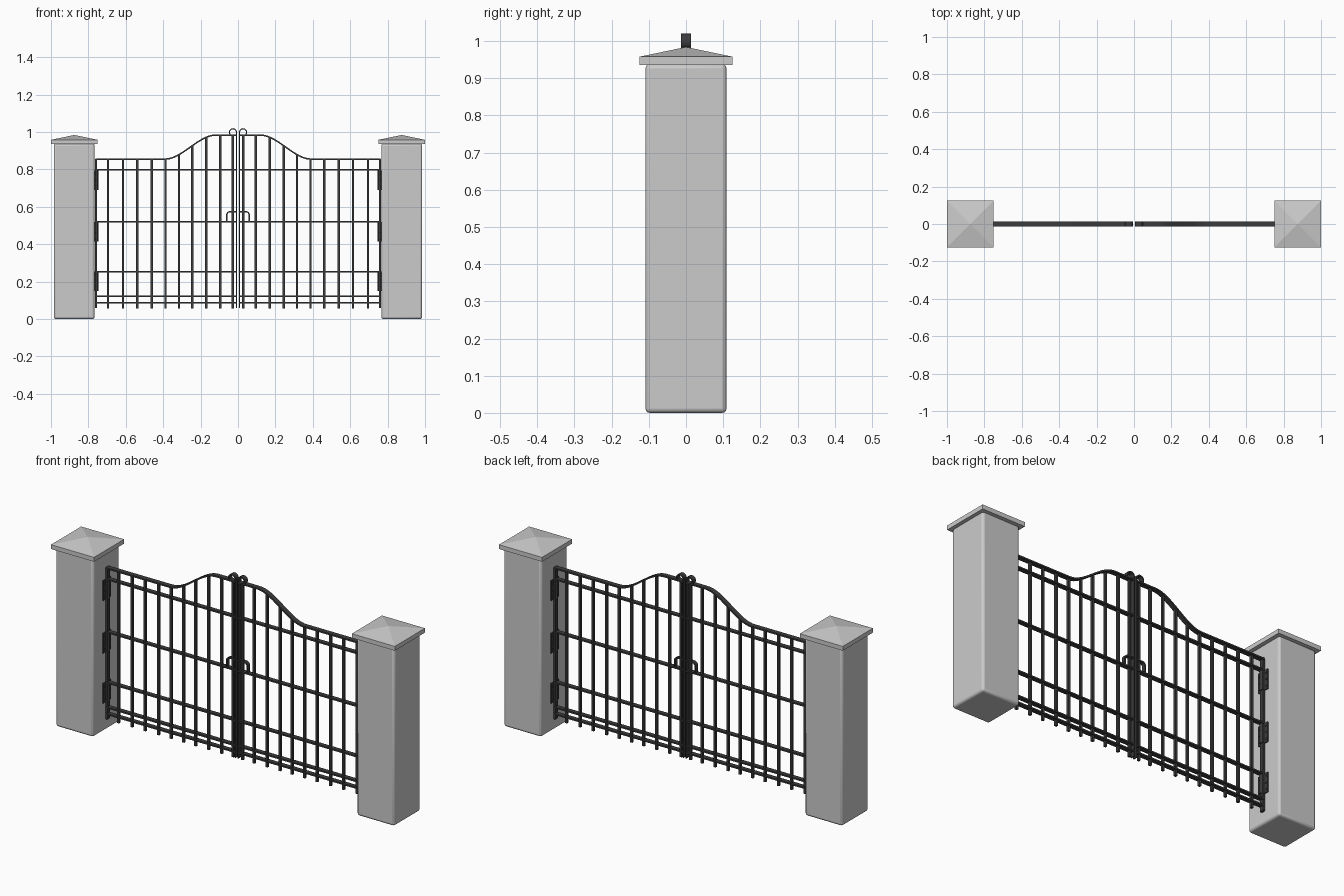
import bpy, bmesh
from math import cos, sin, pi
from mathutils import Vector, Matrix

if "Cube" in bpy.data.objects:
    bpy.data.objects.remove(bpy.data.objects["Cube"])

iron = bpy.data.materials.new("dark_iron")
iron.diffuse_color = (0.045, 0.045, 0.045, 1)
iron.use_nodes = True
iron.node_tree.nodes["Principled BSDF"].inputs["Base Color"].default_value = iron.diffuse_color


def finish(name, bm, mat=None, bevel=0.0, smooth=False):
    """Make an object from bm (right half) and mirror it to the left."""
    bmesh.ops.recalc_face_normals(bm, faces=bm.faces)
    me = bpy.data.meshes.new(name)
    bm.to_mesh(me)
    bm.free()
    ob = bpy.data.objects.new(name, me)
    bpy.context.collection.objects.link(ob)
    if mat:
        me.materials.append(mat)
    if bevel:
        b = ob.modifiers.new("bevel", 'BEVEL')
        b.width, b.segments = bevel, 3
    ob.modifiers.new("mirror", 'MIRROR')
    if smooth:
        bpy.context.view_layer.objects.active = ob
        ob.select_set(True)
        bpy.ops.object.shade_smooth_by_angle()
        ob.select_set(False)
    return ob


def box(bm, x0, x1, y0, y1, z0, z1):
    m = Matrix.Translation(((x0 + x1) / 2, (y0 + y1) / 2, (z0 + z1) / 2))
    m = m @ Matrix.Diagonal((x1 - x0, y1 - y0, z1 - z0, 1))
    bmesh.ops.create_cube(bm, size=1, matrix=m)


def cylinder(bm, center, r, depth, axis='Z', n=12):
    m = Matrix.Translation(center)
    if axis == 'X':
        m = m @ Matrix.Rotation(pi / 2, 4, 'Y')
    bmesh.ops.create_cone(bm, cap_ends=True, segments=n, radius1=r, radius2=r,
                          depth=depth, matrix=m)


def ribbon(bm, path, thick, depth):
    """Flat bar following an (x, z) path, thin in the plane and deep in y."""
    pts = [Vector(p) for p in path]
    rings = []
    for i, p in enumerate(pts):
        t = (pts[min(i + 1, len(pts) - 1)] - pts[max(i - 1, 0)]).normalized()
        n = Vector((-t.y, t.x)) * thick / 2
        rings.append([bm.verts.new((q.x, y, q.y)) for q, y in
                      ((p + n, -depth / 2), (p + n, depth / 2),
                       (p - n, depth / 2), (p - n, -depth / 2))])
    for a, b in zip(rings, rings[1:]):
        for k in range(4):
            bm.faces.new((a[k], a[(k + 1) % 4], b[(k + 1) % 4], b[k]))
    bm.faces.new(rings[0])
    bm.faces.new(rings[-1][::-1])


def arc(cx, cz, r, a0, a1, n):
    return [(cx + r * cos(a0 + (a1 - a0) * i / n), cz + r * sin(a0 + (a1 - a0) * i / n))
            for i in range(n + 1)]


def top(x):
    """Height of the swept top rail."""
    t = min(max((0.39 - x) / 0.27, 0), 1)
    return 0.855 + 0.128 * t * t * (3 - 2 * t)


# Stone pillars
bm = bmesh.new()
box(bm, 0.767, 0.985, -0.109, 0.109, 0, 0.938)
finish("pillar", bm, bevel=0.012, smooth=True)

# Pillar caps: slab with a low pyramid
bm = bmesh.new()
rings = [[bm.verts.new((0.875 + sx * 0.125, sy * 0.125, z))
          for sx, sy in ((-1, -1), (1, -1), (1, 1), (-1, 1))] for z in (0.935, 0.958)]
apex = bm.verts.new((0.875, 0, 0.984))
bm.faces.new(rings[0][::-1])
for k in range(4):
    j = (k + 1) % 4
    bm.faces.new((rings[0][k], rings[0][j], rings[1][j], rings[1][k]))
    bm.faces.new((rings[1][k], rings[1][j], apex))
finish("pillar_cap", bm)

# Upright bars
bm = bmesh.new()
for x in (0.028, 0.095, 0.17, 0.245, 0.315, 0.387, 0.461, 0.539, 0.615, 0.695):
    box(bm, x - 0.006, x + 0.006, -0.006, 0.006, 0.055, top(x))
finish("upright_bar", bm, iron)

# Hinge stiles
bm = bmesh.new()
box(bm, 0.753, 0.765, -0.01, 0.01, 0.06, 0.855)
finish("hinge_stile", bm, iron)

# Horizontal flat rails
bm = bmesh.new()
for z in (0.797, 0.519, 0.254, 0.123, 0.088):
    box(bm, 0.008, 0.76, -0.012, 0.012, z - 0.004, z + 0.004)
finish("cross_rail", bm, iron)

# Swept top rail
bm = bmesh.new()
xs = [0.762] + [0.40 - 0.29 * i / 24 for i in range(25)] + [0.008]
ribbon(bm, [(x, top(x)) for x in xs], 0.008, 0.026)
finish("top_rail", bm, iron, smooth=True)

# Meeting stiles, curling outwards into a hook at the top
bm = bmesh.new()
ribbon(bm, [(0.008, 0.06), (0.008, 0.97)] + arc(0.027, 0.998, 0.019, pi, -0.7, 18),
       0.006, 0.026)
finish("meeting_stile_scroll", bm, iron, smooth=True)

# Handles
bm = bmesh.new()
ribbon(bm, [(0.06, 0.519)] + arc(0.042, 0.556, 0.018, 0, pi / 2, 8) + [(0.008, 0.574)],
       0.007, 0.02)
finish("handle", bm, iron, smooth=True)

# Hinges: plate on the pillar, barrel and screws
bm = bmesh.new()
for z in (0.743, 0.466, 0.203):
    box(bm, 0.761, 0.769, -0.032, 0.032, z - 0.052, z + 0.052)
    cylinder(bm, (0.757, 0, z), 0.011, 0.104)
    for y in (-0.023, 0.023):
        for dz in (-0.035, 0, 0.035):
            cylinder(bm, (0.7605, y, z + dz), 0.005, 0.004, 'X', 8)
finish("hinge", bm, iron, smooth=True)
